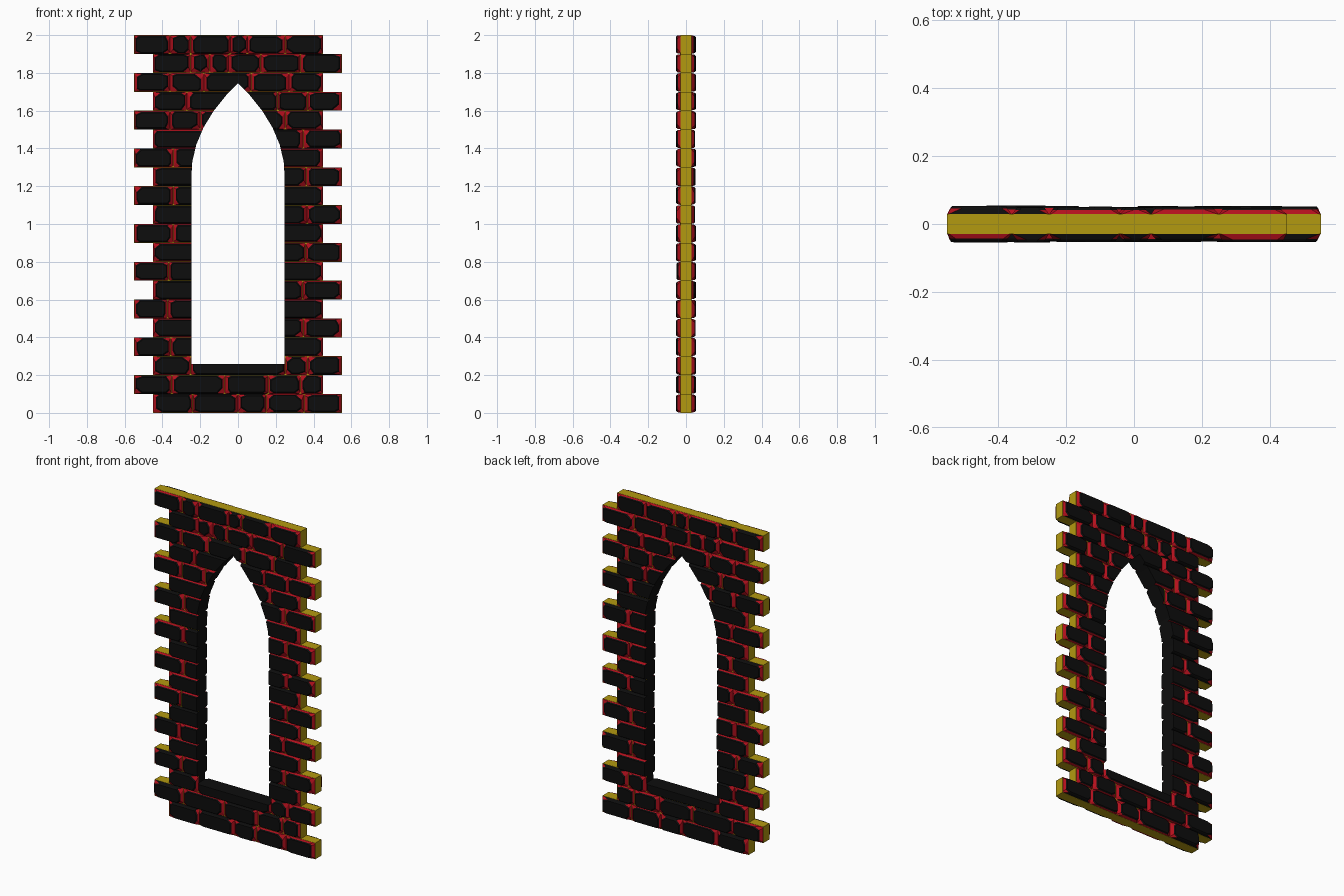
import bpy, bmesh, random

if "Cube" in bpy.data.objects:
    bpy.data.objects.remove(bpy.data.objects["Cube"])
random.seed(7)
R = random.uniform
ROWS, H, CORE = 20, 0.1, 0.03


def material(name, rgb):
    m = bpy.data.materials.new(name)
    m.diffuse_color = (*rgb, 1)
    m.use_nodes = True
    m.node_tree.nodes["Principled BSDF"].inputs["Base Color"].default_value = m.diffuse_color
    return m


black = material("black_stone", (0.004, 0.004, 0.004))
red = material("red_joint", (0.45, 0.005, 0.012))
gold = material("gold_core", (0.45, 0.32, 0.005))


def finish(name, bm, mats):
    bmesh.ops.recalc_face_normals(bm, faces=bm.faces)
    me = bpy.data.meshes.new(name)
    bm.to_mesh(me)
    bm.free()
    for m in mats:
        me.materials.append(m)
    ob = bpy.data.objects.new(name, me)
    bpy.context.collection.objects.link(ob)
    return ob


def plate(name, outline, half, mats, index):
    bm = bmesh.new()
    f = bm.faces.new([bm.verts.new((x, -half, z)) for x, z in outline])
    ext = bmesh.ops.extrude_face_region(bm, geom=[f])["geom"]
    bmesh.ops.translate(bm, vec=(0, 2 * half, 0),
                        verts=[v for v in ext if isinstance(v, bmesh.types.BMVert)])
    for f in bm.faces:
        f.material_index = index
    return finish(name, bm, mats)


def ends(i):
    # courses step left and right alternately
    return (-0.45, 0.55) if i % 2 == 0 else (-0.55, 0.45)


def course_joints(i):
    special = {
        0: [-.24, 0, .15, .35], 1: [-.35, -.07, .16, .33],
        2: [-.25, .25, .37], 15: [-.36, -.2, 0, .25],
        16: [-.27, 0, .21, .37], 17: [-.36, -.18, .07, .27],
        18: [-.25, -.15, -.05, .12, .33], 19: [-.36, -.25, -.04, .05, .25]}
    inner = special.get(i) or ([0, R(.34, .39)] if i % 2 == 0 else [-R(.34, .39), 0])
    lo, hi = ends(i)
    return [lo] + inner + [hi]


def chamfered(x0, x1, z0, z1, cuts):
    # eight-sided outline: bottom, right, top and left edges with cut corners
    (a, b), (c, d), (e, f), (g, h) = cuts
    return [(x0 + a, z0), (x1 - c, z0), (x1, z0 + d), (x1, z1 - f),
            (x1 - e, z1), (x0 + g, z1), (x0, z1 - h), (x0, z0 + b)]


def add_stone(bm, x0, x1, z0, z1, side):
    # rough stone: base, shoulder and face outlines
    depth = R(0.047, 0.054)
    l, r = R(.007, .017), R(.007, .017)
    b, t = R(.003, .007), R(.003, .007)
    cuts = [(R(.01, .035), R(.008, .028)) for _ in range(4)]
    tight = [(.006, .006)] * 4
    loops = []
    for y, k, e, c in ((CORE, 0, .001, tight), (depth - .007, 1, 0, cuts),
                       (depth, 1, .005, cuts)):
        pts = chamfered(x0 + k * l + e, x1 - k * r - e, z0 + k * b + e,
                        z1 - k * t - e, c)
        loops.append([bm.verts.new((x, side * y, z)) for x, z in pts])
    bm.faces.new(loops[0])
    bm.faces.new(loops[2])
    for level in (0, 1):
        for j in range(8):
            n = (j + 1) % 8
            f = bm.faces.new((loops[level][j], loops[level][n],
                              loops[level + 1][n], loops[level + 1][j]))
            long_side = j in (0, 4)
            if level == 0 and not (long_side and random.random() < .35):
                f.material_index = 1


# toothed core of the wall
right = [(ends(i)[1], (i + k) * H) for i in range(ROWS) for k in (0, 1)]
left = [(ends(i)[0], (i + k) * H) for i in range(ROWS) for k in (0, 1)]
core = plate("wall_core", right + left[::-1], CORE, [black, gold], 1)

# stone facing on both sides
layout = [course_joints(i) for i in range(ROWS)]
parts = [core]
for name, side in (("front_stones", -1), ("back_stones", 1)):
    bm = bmesh.new()
    for i, joints in enumerate(layout):
        for x0, x1 in zip(joints, joints[1:]):
            add_stone(bm, x0, x1, i * H, (i + 1) * H, side)
    parts.append(finish(name, bm, [black, red]))

# pointed window opening with black reveals
arch = [(.247, .26), (.247, 1.25), (.242, 1.33), (.221, 1.42), (.183, 1.51),
        (.128, 1.6), (.064, 1.68)]
outline = arch + [(0, 1.745)] + [(-x, z) for x, z in arch[::-1]]
cutter = plate("opening_cutter", outline, 0.2, [black], 0)
cutter.hide_render = True
for ob in parts:
    mod = ob.modifiers.new("opening", 'BOOLEAN')
    mod.operation = 'DIFFERENCE'
    mod.solver = 'EXACT'
    mod.object = cutter
    bpy.context.view_layer.objects.active = ob
    bpy.ops.object.modifier_apply(modifier=mod.name)
bpy.data.objects.remove(cutter)
